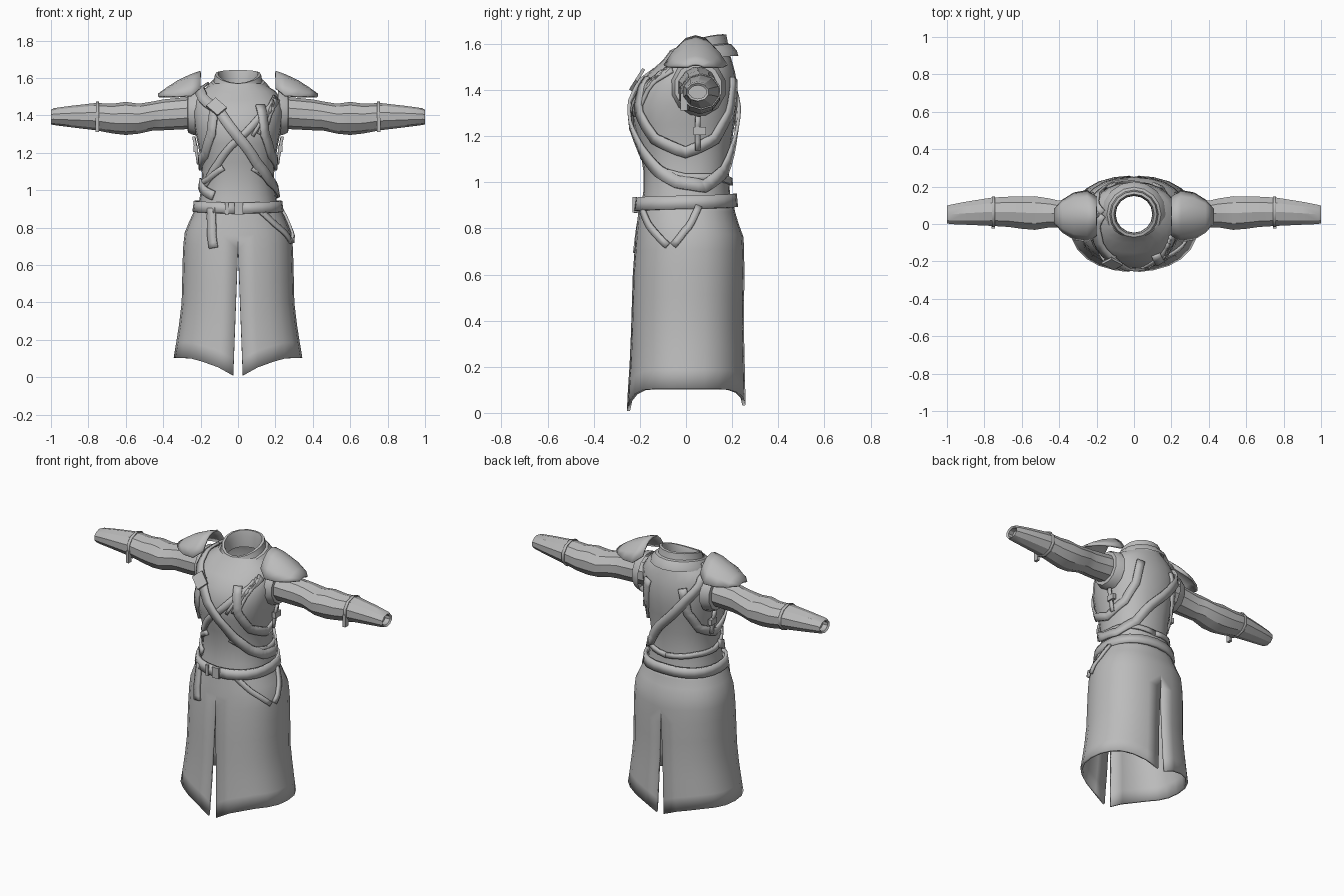
import bpy, bmesh, math
from mathutils import Vector, Matrix

if "Cube" in bpy.data.objects:
    bpy.data.objects.remove(bpy.data.objects["Cube"])

cloth = bpy.data.materials.new("grey cloth")
cloth.diffuse_color = (0.5, 0.5, 0.5, 1)
cloth.use_nodes = True
cloth.node_tree.nodes["Principled BSDF"].inputs["Base Color"].default_value = cloth.diffuse_color

# Body sections: z, half width, front y, back y
TORSO = [(0.86, .218, -.2, .2), (0.96, .205, -.185, .19), (1.05, .19, -.185, .185),
         (1.15, .198, -.2, .195), (1.25, .215, -.228, .21), (1.33, .232, -.235, .223),
         (1.42, .242, -.205, .222), (1.48, .235, -.155, .212), (1.53, .2, -.1, .198),
         (1.57, .135, -.07, .185)]
SKIRT = [(0, .35, -.25, .252), (.1, .338, -.245, .25), (.25, .312, -.235, .247),
         (.4, .294, -.23, .243), (.6, .29, -.224, .247), (.76, .283, -.212, .243),
         (.84, .25, -.203, .213), (.92, .212, -.195, .195)]


def surf(table, deg, z, n=2.3):
    """Point on a lofted body at an angle (-90 is the front) and a height."""
    z2 = min(max(z, table[0][0]), table[-1][0])
    for a, b in zip(table, table[1:]):
        if z2 <= b[0]:
            break
    t = (z2 - a[0]) / (b[0] - a[0])
    hx, yf, yb = (a[i] + (b[i] - a[i]) * t for i in (1, 2, 3))
    c, s = math.cos(math.radians(deg)), math.sin(math.radians(deg))
    return Vector((math.copysign(abs(c) ** (2 / n), c) * hx,
                   (yf + yb) / 2 + math.copysign(abs(s) ** (2 / n), s) * (yb - yf) / 2, z))


def normal(table, deg, z):
    du = surf(table, deg + 3, z) - surf(table, deg - 3, z)
    dz = surf(table, deg, z + .02) - surf(table, deg, z - .02)
    return du.cross(dz).normalized()


def finish(name, bm, mirror=False, solid=0, offset=0, angle=30):
    bmesh.ops.recalc_face_normals(bm, faces=bm.faces)
    me = bpy.data.meshes.new(name)
    bm.to_mesh(me)
    bm.free()
    me.materials.append(cloth)
    ob = bpy.data.objects.new(name, me)
    bpy.context.collection.objects.link(ob)
    if mirror:
        m = ob.modifiers.new("mirror", 'MIRROR')
        m.merge_threshold = .0005
    if solid:
        s = ob.modifiers.new("thickness", 'SOLIDIFY')
        s.thickness, s.offset = solid, offset
    bpy.ops.object.select_all(action='DESELECT')
    ob.select_set(True)
    bpy.context.view_layer.objects.active = ob
    bpy.ops.object.shade_smooth_by_angle(angle=math.radians(angle))
    return ob


def grid(name, rows, wrap=False, cap=False, **kw):
    """Skin a list of equally long point rows."""
    bm = bmesh.new()
    vs = [[bm.verts.new(p) for p in r] for r in rows]
    k = len(rows[0])
    for a, b in zip(vs, vs[1:]):
        for i in range(k if wrap else k - 1):
            j = (i + 1) % k
            bm.faces.new((a[i], a[j], b[j], b[i]))
    if cap:
        bm.faces.new(vs[-1])
    return finish(name, bm, **kw)


def strap(name, table, pts, width, lift=.008, thick=.014, steps=4, **kw):
    """Flat band following (angle, height) points over a body."""
    path = []
    for a, b in zip(pts, pts[1:]):
        path += [(a[0] + (b[0] - a[0]) * i / steps, a[1] + (b[1] - a[1]) * i / steps)
                 for i in range(steps)]
    path.append(pts[-1])
    nor = [normal(table, *p) for p in path]
    pos = [surf(table, *p) + n * lift for p, n in zip(path, nor)]
    rows = []
    for i, (p, n) in enumerate(zip(pos, nor)):
        t = pos[min(i + 1, len(pos) - 1)] - pos[max(i - 1, 0)]
        side = t.cross(n).normalized() * width / 2
        rows.append([p - side, p + side])
    return grid(name, rows, solid=thick, **kw)


def box(name, loc, size, rot=(0, 0, 0), **kw):
    bm = bmesh.new()
    bmesh.ops.create_cube(bm, size=1)
    m = Matrix.LocRotScale(Vector(loc), None, None)
    for ax, r in zip('XYZ', rot):
        m = m @ Matrix.Rotation(math.radians(r), 4, ax)
    bmesh.ops.transform(bm, matrix=m @ Matrix.Diagonal((*size, 1)), verts=bm.verts)
    return finish(name, bm, **kw)


def tube(name, rings, sides=10, **kw):
    """Loft along x; ring = x, y low, y high, z low, z high."""
    rows = []
    for x, y0, y1, z0, z1 in rings:
        rows.append([((x, (y0 + y1) / 2 + (y1 - y0) / 2 * math.cos(a),
                       (z0 + z1) / 2 + (z1 - z0) / 2 * math.sin(a)))
                     for a in (2 * math.pi * (i + .5) / sides for i in range(sides))])
    return grid(name, rows, wrap=True, mirror=True, **kw)


# Tunic body
grid("tunic", [[surf(TORSO, i * 15, r[0]) for i in range(24)] for r in TORSO], wrap=True)

# Skirt halves with front and back slits and a hem dipping to the centre
rows = []
for t in [0, .1, .22, .36, .5, .64, .74, .82, .88, .94, 1]:
    row = []
    for i in range(13):
        deg = -90 + 15 * i
        x = abs(surf(SKIRT, deg, .1).x)
        dip = .095 if deg < 0 else .07
        hem = .103 - dip * (1 - min(1, x / .27)) ** 1.3
        z = hem + (.92 - hem) * t
        p = surf(SKIRT, deg, z)
        slit = .026 * max(0, (.69 - z) / .69)
        p.x = max(p.x, slit) if i not in (0, 12) else slit
        row.append(p)
    rows.append(row)
grid("skirt", rows, mirror=True, solid=.014, angle=22)

# Standing collar, high at the back, with a lower wrapped layer
def collar(name, rings):
    rows = []
    for r, base, tilt in rings:
        row = []
        for i in range(16):
            a = math.pi * i / 8
            s = math.sin(a)
            row.append((r * math.cos(a), .052 + r * s, base + tilt * (.035 * s - .015 * s * s)))
        rows.append(row)
    grid(name, rows, wrap=True)


collar("collar", [(.142, 1.55, .6), (.13, 1.585, .8), (.123, 1.62, 1), (.108, 1.622, 1),
                  (.1, 1.59, .8), (.098, 1.53, .5)])
collar("collar_wrap", [(.175, 1.53, .9), (.168, 1.553, .9), (.145, 1.58, .9), (.125, 1.585, .9)])

# Sleeves with open cuffs
tube("sleeve", [(.19, -.04, .14, 1.33, 1.505), (.3, -.035, .135, 1.325, 1.495),
                (.4, -.022, .128, 1.32, 1.485), (.45, -.022, .14, 1.32, 1.475),
                (.53, -.036, .153, 1.302, 1.462), (.6, -.03, .152, 1.295, 1.472),
                (.67, -.02, .15, 1.303, 1.462), (.76, -.014, .145, 1.32, 1.466),
                (.9, -.007, .122, 1.337, 1.45), (.985, -.003, .105, 1.348, 1.438),
                (1.0, .002, .1, 1.352, 1.43), (.992, .012, .09, 1.362, 1.42),
                (.96, .012, .09, 1.362, 1.42)], cap=True)
tube("armhole_trim", [(.215, -.07, .175, 1.285, 1.535), (.25, -.06, .165, 1.295, 1.53),
                      (.268, -.052, .157, 1.305, 1.52), (.27, -.03, .135, 1.33, 1.5)], sides=12)
box("cuff_clasp", (.752, -.008, 1.348), (.018, .03, .075), mirror=True)
tube("cuff_band", [(.744, -.018, .149, 1.315, 1.47), (.76, -.018, .148, 1.317, 1.47)],
     solid=.006)

# Pauldrons: arched plates narrowing to the outer tip
rows = []
for x, w, crest, edge in [(.2, .1, 1.632, 1.545), (.25, .135, 1.615, 1.505),
                          (.32, .122, 1.582, 1.5), (.38, .085, 1.543, 1.5),
                          (.425, .035, 1.51, 1.5)]:
    rows.append([(x, .042 + w * v, edge + (crest - edge) * (1 - abs(v) ** 2.2))
                 for v in (-1, -.75, -.4, 0, .4, .75, 1)])
grid("pauldron", rows, mirror=True, solid=.012)

# Baldric from one shoulder to the opposite hip and up the back
strap("baldric", TORSO, [(-180, 1.55), (-148, 1.505), (-111, 1.42), (-84, 1.25), (-63, 1.14),
                         (-35, 1.05), (-10, 1.0), (20, .98), (55, 1.05), (90, 1.22),
                         (125, 1.4), (150, 1.5), (180, 1.55)], .055, lift=.014)
box("baldric_buckle", (-.115, -.212, 1.445), (.085, .014, .07), (-32, 45, 0))

# Wrapped chest panel edge and folds
strap("wrap_edge", TORSO, [(-28, 1.49), (-62, 1.4), (-90, 1.27), (-120, 1.14), (-160, 1.0)],
      .04, lift=.003, thick=.01)
for i in range(3):
    strap("wrap_fold", TORSO, [(-32 - 5 * i, 1.5 - .01 * i), (-48 - 5 * i, 1.4),
                               (-55 - 9 * i, 1.31 - .01 * i)], .018, lift=.003, thick=.012)
strap("sash_end", TORSO, [(-172, 1.04), (-150, 1.0), (-125, .97)], .05, lift=.012)

# Vest side trims, hem and side buckles
strap("vest_side_trim", TORSO, [(-64, 1.45), (-55, 1.3), (-35, 1.19), (0, 1.13), (35, 1.19),
                                (55, 1.3), (64, 1.45)], .05, mirror=True)
strap("vest_hem", TORSO, [(-70, 1.12), (-40, 1.06), (0, 1.02), (40, 1.02), (90, 1.0)],
      .03, mirror=True)
strap("side_strap", TORSO, [(12, 1.14), (12, 1.29)], .022, lift=.018, mirror=True)
box("side_buckle", (.226, .06, 1.222), (.022, .055, .035), mirror=True)

# Belt with buckle and hanging ends
strap("belt", TORSO, [(-90, .9), (0, .91), (90, .92), (180, .91), (270, .9)], .058,
      lift=.02, thick=.018, steps=6)
box("belt_buckle", (.005, -.222, .902), (.045, .02, .066))
box("belt_loop", (-.06, -.215, .9), (.018, .022, .066))
strap("belt_tail", SKIRT, [(-124, .9), (-117, .8), (-113, .69)], .048, lift=.016)
strap("hip_loop_front", SKIRT, [(-66, .9), (-45, .81), (-20, .725)], .03, lift=.014)
strap("hip_loop_back", SKIRT, [(12, .89), (0, .8), (-14, .725)], .03, lift=.014)
